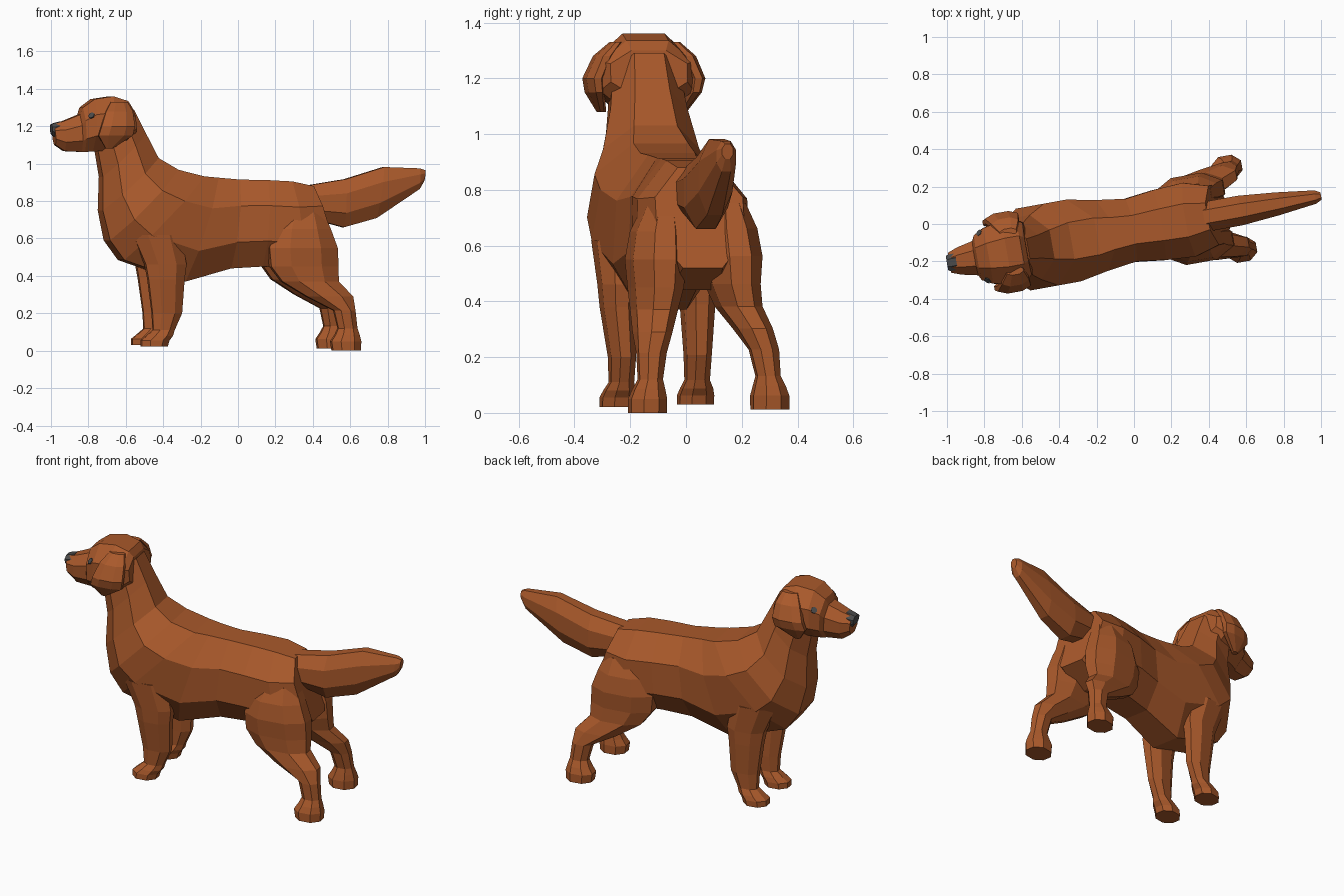
import bpy, bmesh, math
from mathutils import Vector
from mathutils.bvhtree import BVHTree

if "Cube" in bpy.data.objects:
    bpy.data.objects.remove(bpy.data.objects["Cube"])

TURN = math.radians(10.2)   # the dog stands slightly turned about z
C, S = math.cos(TURN), math.sin(TURN)


def material(name, col):
    m = bpy.data.materials.new(name)
    m.diffuse_color = (*col, 1)
    m.use_nodes = True
    m.node_tree.nodes["Principled BSDF"].inputs["Base Color"].default_value = m.diffuse_color
    return m


COAT = material("red brown coat", (0.40, 0.10, 0.024))
DARK = material("dark grey", (0.07, 0.07, 0.07))

# octagonal cross-section with flat sides
OCT = [(1, -.41), (1, .41), (.45, 1), (-.45, 1), (-1, .41), (-1, -.41), (-.45, -1), (.45, -1)]


def place(u, v, z):
    """Dog frame (u along body, v sideways) to world."""
    return Vector((C * u - S * v, S * u + C * v - .03, z))


def mesh_object(name, bm, mat):
    me = bpy.data.meshes.new(name)
    bm.to_mesh(me)
    bm.free()
    me.materials.append(mat)
    ob = bpy.data.objects.new(name, me)
    bpy.context.collection.objects.link(ob)
    return ob


def loft(name, rings, mat):
    bm = bmesh.new()
    loops = [[bm.verts.new(place(*p)) for p in r] for r in rings]
    for a, b in zip(loops, loops[1:]):
        for i in range(8):
            j = (i + 1) % 8
            bm.faces.new((a[i], a[j], b[j], b[i]))
    bm.faces.new(loops[0])
    bm.faces.new(loops[-1])
    bmesh.ops.recalc_face_normals(bm, faces=bm.faces)
    return mesh_object(name, bm, mat)


def spine(name, sections, mat=COAT):
    """Sections: bottom u, bottom z, top u, top z, half width."""
    rings = []
    for bu, bz, tu, tz, w in sections:
        rings.append([((bu + tu) / 2 + t * (tu - bu) / 2, s * w,
                       (bz + tz) / 2 + t * (tz - bz) / 2) for s, t in OCT])
    return loft(name, rings, mat)


def pair(name, sections, lift=0, shift=(0, 0)):
    """Left and right limbs. Sections: z, front u, back u, centre v, half v.
    The right limb stands a little higher; shift moves the lower leg sideways."""
    for side, k, move in (("right", 1, shift[0]), ("left", -1, shift[1])):
        rings = []
        for z, uf, ub, vc, hv in sections:
            lean = move * max(0, min(1, (.42 - z) / .25))
            rings.append([((uf + ub) / 2 + s * (ub - uf) / 2, k * (vc + t * hv) + lean,
                           z + (lift if k > 0 else 0)) for s, t in OCT])
        loft(f"{side}_{name}", rings, COAT)


# neck, chest and trunk
spine("body", [
    (-.775, 1.10, -.575, 1.29, .12), (-.745, .93, -.51, 1.16, .14),
    (-.748, .75, -.445, 1.03, .175), (-.712, .59, -.34, .967, .222),
    (-.635, .485, -.20, .932, .222), (-.30, .37, -.12, .925, .192),
    (-.05, .44, 0, .915, .17), (.12, .45, .15, .912, .19),
    (.34, .44, .28, .905, .20), (.51, .52, .40, .88, .16)])

# skull and muzzle
head = spine("head", [
    (-.57, 1.14, -.585, 1.30, .14), (-.63, 1.08, -.61, 1.335, .17),
    (-.72, 1.07, -.69, 1.36, .172), (-.80, 1.065, -.79, 1.345, .15),
    (-.84, 1.063, -.852, 1.30, .122), (-.855, 1.063, -.866, 1.262, .093),
    (-.945, 1.067, -.95, 1.228, .074), (-.995, 1.10, -1.005, 1.21, .054)])

# nose
spine("nose", [(-.965, 1.155, -.965, 1.226, .045), (-1.0, 1.145, -1.0, 1.217, .045),
               (-1.014, 1.16, -1.016, 1.21, .04)], DARK)

# hanging ears
pair("ear", [
    (1.33, -.71, -.62, .105, .02), (1.28, -.745, -.60, .15, .032),
    (1.20, -.775, -.595, .184, .033), (1.15, -.79, -.605, .177, .029),
    (1.08, -.745, -.71, .147, .016)])

# feathered tail
spine("tail", [
    (.42, .70, .32, .875, .08), (.57, .66, .58, .917, .08), (.75, .71, .79, .982, .062),
    (.985, .865, .985, .975, .036), (1.012, .91, 1.016, .965, .02)])

# front legs with paws
pair("front_leg", [
    (.62, -.60, -.34, .14, .08), (.46, -.53, -.31, .146, .062), (.38, -.515, -.32, .146, .057),
    (.20, -.49, -.33, .138, .045), (.11, -.485, -.37, .138, .042), (.08, -.52, -.38, .14, .055),
    (.055, -.55, -.40, .141, .062), (.022, -.55, -.41, .141, .062)], .008, (.01, .01))

# hind legs with thighs, hocks and paws
pair("hind_leg", [
    (.74, .22, .44, .12, .06), (.65, .17, .475, .13, .09), (.55, .14, .51, .138, .098),
    (.45, .15, .515, .14, .088), (.37, .21, .515, .152, .075), (.29, .34, .59, .178, .063),
    (.215, .485, .60, .197, .051), (.12, .507, .61, .205, .042), (.085, .49, .62, .21, .055),
    (.05, .467, .628, .213, .065), (0, .475, .625, .213, .065)], .012, (.024, .005))

# eyes: thin flat plates laid on the head surface
tree = BVHTree.FromPolygons([v.co for v in head.data.vertices],
                            [list(p.vertices) for p in head.data.polygons])
for side, k in (("right", 1), ("left", -1)):
    spot, normal, _, _ = tree.find_nearest(place(-.83, k * .14, 1.268))
    bm = bmesh.new()
    bmesh.ops.create_cone(bm, cap_ends=True, segments=6, radius1=.019, radius2=.019, depth=.008)
    eye = mesh_object(f"{side}_eye", bm, DARK)
    eye.location = spot
    eye.rotation_euler = normal.to_track_quat('Z', 'Y').to_euler()
